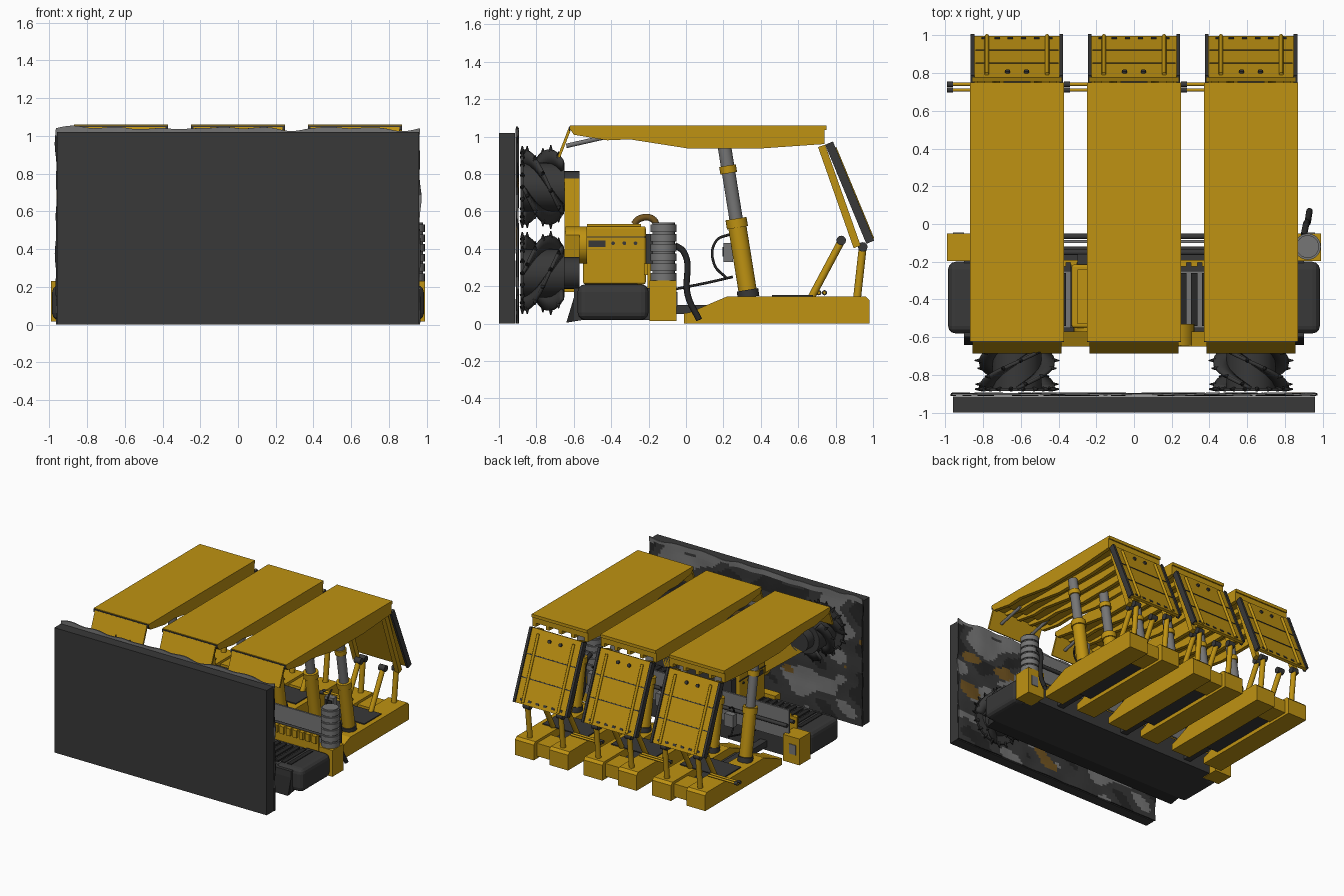
import bpy, bmesh, math
from mathutils import Vector, noise

cube = bpy.data.objects.get("Cube")
if cube:
    bpy.data.objects.remove(cube, do_unlink=True)


def material(name, r, g, b):
    m = bpy.data.materials.new(name)
    m.use_nodes = True
    m.diffuse_color = (r, g, b, 1)
    m.node_tree.nodes["Principled BSDF"].inputs["Base Color"].default_value = (r, g, b, 1)
    return m


yellow = material("machine_yellow", 0.52, 0.29, 0.006)
dark = material("dark_steel", 0.04, 0.04, 0.04)
black = material("coal_black", 0.02, 0.02, 0.02)
grey = material("steel_grey", 0.18, 0.18, 0.18)
brown = material("brown_rock", 0.17, 0.09, 0.015)


def finish(name, bm, *mats):
    bmesh.ops.recalc_face_normals(bm, faces=bm.faces)
    mesh = bpy.data.meshes.new(name)
    bm.to_mesh(mesh)
    bm.free()
    for m in mats:
        mesh.materials.append(m)
    ob = bpy.data.objects.new(name, mesh)
    bpy.context.collection.objects.link(ob)
    return ob


def prism(name, profile, x0, x1, mat, bevel=0):
    """Extrude a side profile of (y, z) points across x."""
    bm = bmesh.new()
    ends = [[bm.verts.new((x, y, z)) for y, z in profile] for x in (x0, x1)]
    for ring in ends:
        bm.faces.new(ring)
    for i in range(len(profile)):
        j = (i + 1) % len(profile)
        bm.faces.new((ends[0][i], ends[0][j], ends[1][j], ends[1][i]))
    ob = finish(name, bm, mat)
    if bevel:
        mod = ob.modifiers.new("bevel", 'BEVEL')
        mod.width, mod.segments = bevel, 3
    return ob


def box(name, x0, x1, y0, y1, z0, z1, mat, bevel=0):
    return prism(name, [(y0, z0), (y1, z0), (y1, z1), (y0, z1)], x0, x1, mat, bevel)


def strip(name, p, q, t, x0, x1, mat):
    """Flat bar from p to q in the side plane, t thick."""
    p, q = Vector(p), Vector(q)
    d = (q - p).normalized()
    n = Vector((-d.y, d.x)) * t / 2
    return prism(name, [p + n, q + n, q - n, p - n], x0, x1, mat)


def rod(name, p, q, r, mat, r2=None, sides=24):
    p, q = Vector(p), Vector(q)
    bm = bmesh.new()
    bmesh.ops.create_cone(bm, cap_ends=True, segments=sides, radius1=r,
                          radius2=r if r2 is None else r2, depth=(q - p).length)
    for f in bm.faces:
        f.smooth = len(f.verts) == 4
    turn = (q - p).to_track_quat('Z', 'Y').to_matrix()
    for v in bm.verts:
        v.co = turn @ v.co + (p + q) / 2
    return finish(name, bm, mat)


def hose(name, points, r, mat):
    cu = bpy.data.curves.new(name, 'CURVE')
    cu.dimensions, cu.bevel_depth, cu.bevel_resolution = '3D', r, 2
    sp = cu.splines.new('BEZIER')
    sp.bezier_points.add(len(points) - 1)
    for b, co in zip(sp.bezier_points, points):
        b.co = co
        b.handle_left_type = b.handle_right_type = 'AUTO'
    cu.materials.append(mat)
    bpy.context.collection.objects.link(bpy.data.objects.new(name, cu))


# Coal face: slab and rough mined surface
box("coal_face_slab", -0.96, 0.96, -1, -0.915, 0, 1.02, dark)
bm = bmesh.new()
cols, rows = 96, 50
bmesh.ops.create_grid(bm, x_segments=cols, y_segments=rows, size=1)
for v in bm.verts:
    u, w = v.co.x, (v.co.y + 1) / 2
    rise = 1.04 + 0.035 * noise.noise(Vector((u * 5, 4, 0)))
    side = 0.965 + 0.012 * noise.noise(Vector((u, w * 7, 9)))
    x, z = u * side, w * rise
    v.co = (x, -0.907 + 0.008 * noise.noise(Vector((x * 6, 0, z * 6))), z)
for f in bm.faces:
    c = f.calc_center_median()
    n = noise.noise(Vector((c.x * 3.5, 2, c.z * 6)))
    f.material_index = 1 if n > 0.14 or c.z > 1 else 2 if n < -0.28 else 0
    if noise.noise(Vector((c.x * 3, 7, c.z * 5))) > 0.42 and c.z < 0.8:
        f.material_index = 3
rough = finish("rough_coal_surface", bm, dark, grey, black, brown)
rough.modifiers.new("thickness", 'SOLIDIFY').thickness = 0.01

# Roof supports
canopy_rib = [(-0.62, 1.04), (-0.6, 1.01), (-0.42, 0.98), (-0.3, 0.985), (0.02, 0.935),
              (0.38, 0.935), (0.74, 0.96), (0.74, 1.04)]
pontoon = [(-0.01, 0), (0.98, 0), (0.98, 0.125), (0.96, 0.145), (0.22, 0.145),
           (0.02, 0.06), (-0.01, 0.055)]
top, foot = Vector((0.765, 0.965)), Vector((0.985, 0.435))
out = Vector((0.92, 0.38)) * 0.012


def along(t):
    return top.lerp(foot, t)


def roof_support(cx):
    # Canopy with ribs and front flap
    box("canopy_top", cx - 0.25, cx + 0.25, -0.62, 0.75, 1.035, 1.06, yellow)
    for dx in (-0.25, -0.13, -0.015, 0.1, 0.22):
        prism("canopy_rib", canopy_rib, cx + dx, cx + dx + 0.03, yellow)
    prism("canopy_web", [(-0.5, 1.01), (0.74, 0.99), (0.74, 1.04), (-0.5, 1.04)],
          cx - 0.24, cx + 0.24, yellow)
    box("canopy_front_edge", cx - 0.25, cx + 0.25, -0.625, -0.619, 1.03, 1.055, dark)
    strip("front_flap", (-0.62, 1.045), (-0.68, 0.89), 0.015, cx - 0.235, cx + 0.235, yellow)
    for s in (-1, 1):
        rod("flap_cylinder", (cx + s * 0.14, -0.64, 0.95), (cx + s * 0.14, -0.42, 1), 0.012, grey)
    # Rear shield with trim
    strip("rear_shield", top, foot, 0.022, cx - 0.235, cx + 0.235, yellow)
    for s in (-1, 1):
        edge = sorted((cx + s * 0.225, cx + s * 0.245))
        strip("shield_edge", top, foot, 0.045, *edge, dark)
        strip("shield_link", (0.725, 0.95), (0.915, 0.41), 0.04, cx + s * 0.19 - 0.02,
              cx + s * 0.19 + 0.02, yellow)
        a, b = along(0.06) + out * 1.4, along(0.98) + out * 1.4
        rod("shield_rail", (cx + s * 0.16, *a), (cx + s * 0.16, *b), 0.011, yellow, sides=12)
        a = along(0.12) + out
        rod("shield_lug", (cx + s * 0.05, *a), (cx + s * 0.05, *(a + out)), 0.014, dark, sides=12)
    for t in (0.34, 0.65):
        strip("shield_seam", along(t) + out, along(t + 0.013) + out, 0.006,
              cx - 0.22, cx + 0.22, dark)
    for i in range(6):
        x = cx + (i - 2.5) * 0.07
        strip("shield_slot", along(0.93) + out, along(0.96) + out, 0.006, x - 0.014, x + 0.014, dark)
    # Base pontoons with recessed centre
    for s in (-1, 1):
        a, b = sorted((cx + s * 0.07, cx + s * 0.24))
        prism("base_pontoon", pontoon, a, b, yellow)
    box("base_rear_bridge", cx - 0.07, cx + 0.07, 0.76, 0.94, 0.02, 0.125, yellow)
    box("base_slot_floor", cx - 0.07, cx + 0.07, 0.15, 0.76, 0.03, 0.08, dark)
    box("push_ram", cx - 0.03, cx + 0.03, -0.12, 0.4, 0.05, 0.1, dark)
    # Hydraulic legs and rear links
    for s in (-1, 1):
        x = cx + s * 0.15

        def leg(t, low=Vector((x, 0.335, 0.14)), high=Vector((x, 0.205, 0.95))):
            return low.lerp(high, t)
        rod("leg_foot", leg(0), leg(0.05), 0.058, dark)
        rod("leg_cylinder", leg(0.04), leg(0.5), 0.049, yellow)
        rod("leg_collar", leg(0.46), leg(0.52), 0.057, yellow)
        rod("leg_piston", leg(0.5), leg(1), 0.036, grey)
        rod("leg_top_collar", leg(0.82), leg(0.87), 0.045, yellow)
        rod("rear_link", (x, 0.915, 0.14), (x, 0.945, 0.41), 0.021, yellow)
        rod("front_link", (x - s * 0.04, 0.67, 0.14), (x - s * 0.04, 0.83, 0.44), 0.02, yellow)
        for y, z, px in ((0.945, 0.41, x), (0.83, 0.445, x - s * 0.04)):
            rod("link_pin", (px - 0.028, y, z), (px + 0.028, y, z), 0.025, dark)
    # Side rams, valve block and hoses
    for y in (0.71, 0.74):
        rod("side_ram", (cx - 0.37, y, 0.165), (cx - 0.1, y, 0.165), 0.009, yellow, sides=12)
        rod("side_ram_tip", (cx - 0.37, y, 0.165), (cx - 0.34, y, 0.165), 0.014, dark, sides=12)
    box("base_pad", cx - 0.2, cx + 0.2, 0.46, 0.68, 0.145, 0.153, dark)
    box("valve_block", cx + 0.02, cx + 0.1, 0.2, 0.25, 0.33, 0.43, grey)
    box("valve_panel", cx + 0.03, cx + 0.09, 0.195, 0.2, 0.36, 0.41, black)
    hose("valve_hose", [(cx + 0.06, 0.24, 0.48), (cx + 0.08, 0.16, 0.44), (cx + 0.08, 0.15, 0.32),
                        (cx + 0.06, 0.22, 0.24)], 0.007, black)
    hose("supply_hose", [(cx + 0.06, 0.25, 0.25), (cx + 0.05, 0.12, 0.22),
                         (cx + 0.05, -0.08, 0.18)], 0.007, black)


for cx in (-0.62, 0, 0.62):
    roof_support(cx)

# Conveyor along the face
box("conveyor_pan", -0.9, 0.9, -0.6, -0.12, 0.02, 0.19, dark)
prism("loading_ramp", [(-0.64, 0.005), (-0.55, 0.02), (-0.55, 0.17), (-0.59, 0.17)],
      -0.9, 0.9, black)
box("conveyor_deck", -0.87, 0.87, -0.55, -0.25, 0.19, 0.2, grey)
for i in range(30):
    x = (i - 14.5) * 0.058
    box("flight_bar", x - 0.018, x + 0.018, -0.54, -0.26, 0.2, 0.215, black)
    box("haulage_tooth", x - 0.018, x + 0.018, -0.225, -0.205, 0.26, 0.32, yellow)
box("haulage_rack", -0.87, 0.87, -0.205, -0.19, 0.18, 0.32, yellow)
box("spill_plate", -0.87, 0.87, -0.1, -0.085, 0.18, 0.42, grey)
for y in (-0.15, -0.065):
    rod("cable_rail", (-0.87, y, 0.3), (0.87, y, 0.3), 0.015, dark, sides=12)
for s in (-1, 1):
    a, b = sorted((s * 0.74, s * 0.985))
    box("drive_motor", a, b, -0.58, -0.2, 0.02, 0.21, dark, 0.04)
    a, b = sorted((s * 0.84, s * 0.99))
    box("drive_gearbox", a, b, -0.195, -0.05, 0.015, 0.23, yellow)
    box("gearbox_plate", *sorted((s * 0.9, s * 0.96)), -0.05, -0.045, 0.09, 0.17, grey)

# Ribbed cooler with hose, on one end
for i in range(6):
    z = 0.23 + i * 0.052
    rod("cooler_ring", (0.92, -0.12, z), (0.92, -0.12, z + 0.04), 0.07, grey)
rod("cooler_core", (0.92, -0.12, 0.22), (0.92, -0.12, 0.54), 0.06, grey)
hose("cooler_hose", [(0.9, -0.06, 0.42), (0.91, -0.01, 0.38), (0.92, 0.01, 0.15),
                     (0.93, 0.07, 0.02)], 0.017, black)

# Shearer body
box("shearer_body", -0.33, 0.22, -0.55, -0.215, 0.21, 0.52, yellow, 0.012)
box("body_lid", -0.3, 0.19, -0.53, -0.24, 0.52, 0.532, yellow)
for s, x in ((-1, -0.33), (1, 0.22)):
    a, b = sorted((x, x + s * 0.006))
    box("body_name_plate", a, b, -0.52, -0.43, 0.41, 0.445, dark)
    box("body_seam", a, b, -0.55, -0.215, 0.46, 0.466, dark)
    for y in (-0.39, -0.33, -0.27):
        rod("body_bolt", (a, y, 0.43), (b, y, 0.43), 0.01, dark, sides=12)
rod("body_emblem", (-0.2, -0.215, 0.4), (-0.2, -0.209, 0.4), 0.05, dark)
hose("body_pipe", [(0.1, -0.28, 0.53), (0.1, -0.25, 0.56), (0.1, -0.18, 0.56),
                   (0.1, -0.15, 0.5)], 0.018, brown)
box("rear_trolley", -0.3, 0.2, -0.215, -0.16, 0.3, 0.48, dark)
box("front_skid", -0.4, 0.4, -0.65, -0.58, 0.17, 0.22, yellow)


def cutting_drum(cx, cz, hand):
    # Ranging arm from body to drum
    start, end = Vector((hand * 0.22, -0.61, 0.42)), Vector((cx, -0.61, cz))
    d = (end - start).normalized()
    n = Vector((-d.z, 0, d.x)) * 0.08
    bm = bmesh.new()
    lo = [bm.verts.new(p + Vector((0, -0.04, 0))) for p in (start + n, end + n, end - n, start - n)]
    extruded = bmesh.ops.extrude_face_region(bm, geom=[bm.faces.new(lo)])
    for v in extruded["geom"]:
        if isinstance(v, bmesh.types.BMVert):
            v.co.y += 0.08
    finish("ranging_arm", bm, yellow)
    rod("arm_pivot", start - Vector((0, 0.035, 0)), start + Vector((0, 0.08, 0)), 0.1, yellow)
    rod("arm_gearbox", end - Vector((0, 0.045, 0)), end + Vector((0, 0.04, 0)), 0.085, dark)
    # Hub and end disc
    rod("drum_hub", (cx, -0.88, cz), (cx, -0.65, cz), 0.13, dark)
    rod("drum_end_disc", (cx, -0.885, cz), (cx, -0.87, cz), 0.195, dark, sides=32)
    # Spiral vanes with picks
    steps = 20
    bm = bmesh.new()
    for k in range(4):
        pairs = []
        for i in range(steps + 1):
            a = math.tau * (k / 4 + hand * 0.38 * i / steps)
            ray = Vector((math.cos(a), 0, math.sin(a)))
            base = Vector((cx, -0.87 + 0.21 * i / steps, cz))
            pairs.append([bm.verts.new(base + ray * r) for r in (0.11, 0.2)])
            if i % 4 == 2:
                rod("vane_pick", base + ray * 0.19, base + ray * 0.225, 0.013, black, 0.003, 8)
        for p, q in zip(pairs, pairs[1:]):
            bm.faces.new((p[0], p[1], q[1], q[0])).smooth = True
    mod = finish("drum_vanes", bm, dark).modifiers.new("thickness", 'SOLIDIFY')
    mod.thickness, mod.offset = 0.018, 0
    for i in range(18):
        a = math.tau * i / 18
        ray = Vector((math.cos(a), 0, math.sin(a)))
        c = Vector((cx, -0.875, cz))
        rod("disc_pick", c + ray * 0.18, c + ray * 0.222, 0.014, black, 0.004, 8)


cutting_drum(-0.62, 0.73, -1)
cutting_drum(0.62, 0.27, 1)
